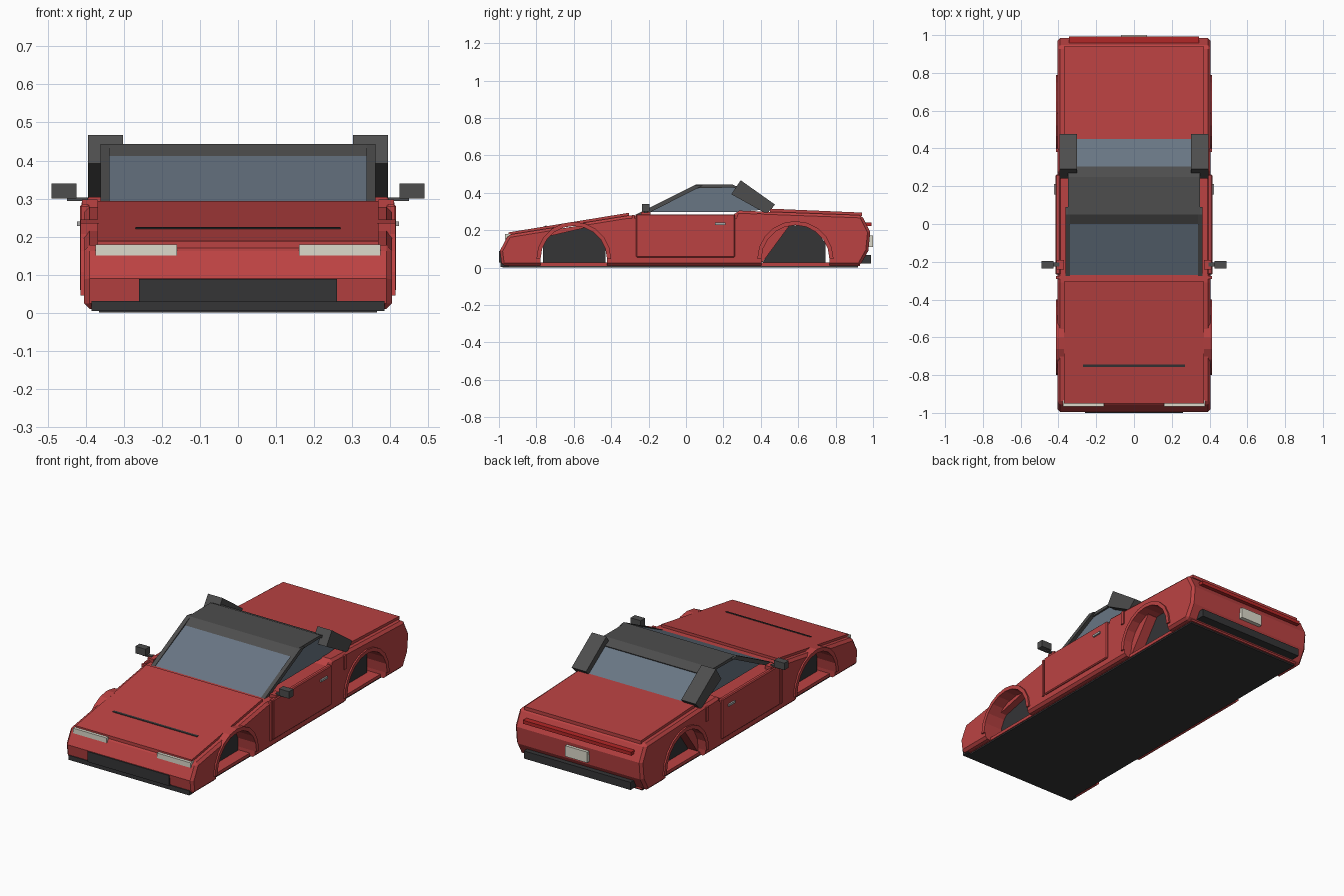
import bpy, bmesh
from math import cos, sin, pi

def material(name, r, g, b):
    m = bpy.data.materials.new(name)
    m.diffuse_color = (r, g, b, 1)
    return m

RED = material("red_paint", 0.5, 0.055, 0.055)
GLASS = material("tinted_glass", 0.14, 0.18, 0.23)
TRIM = material("dark_trim", 0.075, 0.075, 0.075)
BLACK = material("black_plastic", 0.035, 0.035, 0.037)
CREAM = material("lamp_cream", 0.72, 0.7, 0.6)
LAMP = material("tail_red", 0.45, 0.02, 0.02)
CHROME = material("chrome", 0.4, 0.4, 0.4)

def extrude(name, pts, x0, x1, mat, bevel=0.0):
    """Extrude a (y, z) profile from x0 to x1."""
    bm = bmesh.new()
    a = [bm.verts.new((x0, y, z)) for y, z in pts]
    b = [bm.verts.new((x1, y, z)) for y, z in pts]
    n = len(pts)
    bm.faces.new(a)
    bm.faces.new(b[::-1])
    for i in range(n):
        bm.faces.new((a[i], b[i], b[(i + 1) % n], a[(i + 1) % n]))
    bmesh.ops.recalc_face_normals(bm, faces=bm.faces[:])
    me = bpy.data.meshes.new(name)
    bm.to_mesh(me)
    bm.free()
    ob = bpy.data.objects.new(name, me)
    bpy.context.collection.objects.link(ob)
    me.materials.append(mat)
    if bevel:
        md = ob.modifiers.new("bevel", 'BEVEL')
        md.width = bevel
        md.segments = 1
        md.limit_method = 'ANGLE'
        md.angle_limit = 0.7
    return ob

def box(name, x0, x1, y0, y1, z0, z1, mat, bevel=0.0):
    return extrude(name, [(y0, z0), (y1, z0), (y1, z1), (y0, z1)], x0, x1, mat, bevel)

def mirror(ob):
    md = ob.modifiers.new("mirror", 'MIRROR')
    md.use_axis[0] = True
    return ob

def cut(ob, pts):
    c = extrude(ob.name + "_cutter", pts, -0.6, 0.6, BLACK)
    c.hide_render = True
    c.hide_viewport = True
    c.display_type = 'WIRE'
    md = ob.modifiers.new("cut", 'BOOLEAN')
    md.operation = 'DIFFERENCE'
    md.object = c
    md.solver = 'EXACT'

def arc(cy, cz, r, n=10):
    return [(cy + r * cos(pi * i / n), cz + r * sin(pi * i / n)) for i in range(n + 1)]

# Outer body shell with round arches
body_profile = [(-0.985, 0.01), (-0.995, 0.09), (-0.95, 0.175), (-0.31, 0.278), (0.26, 0.278),
                (0.27, 0.305), (0.94, 0.28), (0.985, 0.19), (0.975, 0.09), (0.93, 0.01)]
wheels = {"front": (-0.6, 0.178), "rear": (0.585, 0.182)}
body = extrude("body", body_profile, -0.405, 0.405, RED, 0.022)
for y, r in wheels.values():
    cut(body, [(y + r, -0.1)] + arc(y, 0.045, r) + [(y - r, -0.1)])

# Inner walls closing the upper corners of the wheel openings
extrude("front_inner_wall", [(-0.79, 0.14), (-0.765, 0.16), (-0.5, 0.222), (-0.5, 0.235), (-0.79, 0.19)],
        -0.34, 0.34, RED)
extrude("rear_inner_wall", [(0.395, 0.03), (0.41, 0.03), (0.55, 0.22), (0.55, 0.25), (0.395, 0.25)],
        -0.36, 0.36, RED)

# Dark wheel wells
extrude("front_wheel_well", [(-0.765, 0.02), (-0.765, 0.165), (-0.5, 0.23), (-0.43, 0.18), (-0.43, 0.02)],
        -0.3, 0.3, BLACK)
extrude("rear_wheel_well", [(0.405, 0.02), (0.54, 0.225), (0.64, 0.225), (0.71, 0.18), (0.745, 0.13), (0.745, 0.02)],
        -0.3, 0.3, BLACK)

# Arch flares
for side, (y, r) in wheels.items():
    mirror(extrude(side + "_arch_flare", arc(y, 0.045, r + 0.022) + arc(y, 0.045, r)[::-1], 0.365, 0.414, RED))

# Floor pan and underside
box("floor_pan", -0.37, 0.37, -0.96, 0.93, 0.008, 0.026, RED)
box("underside", -0.365, 0.365, -0.98, 0.92, 0.0, 0.01, BLACK)

# Hood and rear deck panels
extrude("hood", [(-0.95, 0.17), (-0.95, 0.188), (-0.305, 0.293), (-0.305, 0.275)], -0.37, 0.37, RED)
extrude("rear_deck", [(0.45, 0.29), (0.45, 0.315), (0.94, 0.294), (0.94, 0.275)], -0.37, 0.37, RED)
extrude("hood_slit", [(-0.757, 0.21), (-0.757, 0.2225), (-0.745, 0.2245), (-0.745, 0.21)], -0.27, 0.27, BLACK)

# Doors, seams, handles and side ribs
mirror(box("door", 0.39, 0.415, -0.268, 0.262, 0.055, 0.285, RED, 0.005))
mirror(box("front_door_seam", 0.39, 0.4125, -0.29, -0.275, 0.055, 0.28, RED))
mirror(box("side_rib", 0.385, 0.412, 0.38, 0.4, 0.21, 0.29, RED))
mirror(box("door_handle", 0.41, 0.424, 0.155, 0.212, 0.228, 0.24, CHROME))

# Glasshouse
extrude("cabin_glass", [(-0.27, 0.28), (0.05, 0.434), (0.28, 0.43), (0.455, 0.312), (0.27, 0.298), (-0.18, 0.298)],
        -0.34, 0.34, GLASS)
extrude("roof", [(0.0, 0.412), (0.05, 0.443), (0.25, 0.443), (0.305, 0.42), (0.3, 0.41), (0.25, 0.428), (0.06, 0.424)],
        -0.35, 0.35, TRIM)
mirror(extrude("windscreen_pillar", [(-0.275, 0.28), (0.05, 0.443), (0.09, 0.438), (-0.225, 0.28)],
               0.338, 0.362, TRIM))

# Angled rear buttress blocks
mirror(extrude("rear_buttress", [(0.292, 0.467), (0.477, 0.336), (0.43, 0.288), (0.242, 0.392)],
               0.303, 0.395, TRIM))

# Mirrors
mirror(box("mirror_housing", 0.425, 0.49, -0.235, -0.195, 0.3, 0.34, TRIM))
mirror(box("mirror_arm", 0.395, 0.45, -0.225, -0.205, 0.293, 0.303, TRIM))
mirror(box("mirror_base", 0.37, 0.41, -0.24, -0.19, 0.27, 0.298, RED))

# Nose: headlights, grille and lip
mirror(box("headlight", 0.16, 0.375, -0.967, -0.935, 0.15, 0.179, CREAM))
box("front_grille", -0.26, 0.26, -1.0, -0.95, 0.028, 0.088, BLACK)
box("front_lip", -0.385, 0.385, -0.993, -0.95, 0.004, 0.03, BLACK)

# Tail: bumper, light bar and plate
box("rear_bumper", -0.34, 0.34, 0.93, 0.99, 0.022, 0.066, BLACK)
box("tail_light_bar", -0.345, 0.345, 0.955, 0.992, 0.222, 0.242, LAMP)
box("rear_plate", -0.07, 0.07, 0.96, 1.0, 0.11, 0.172, CREAM)
